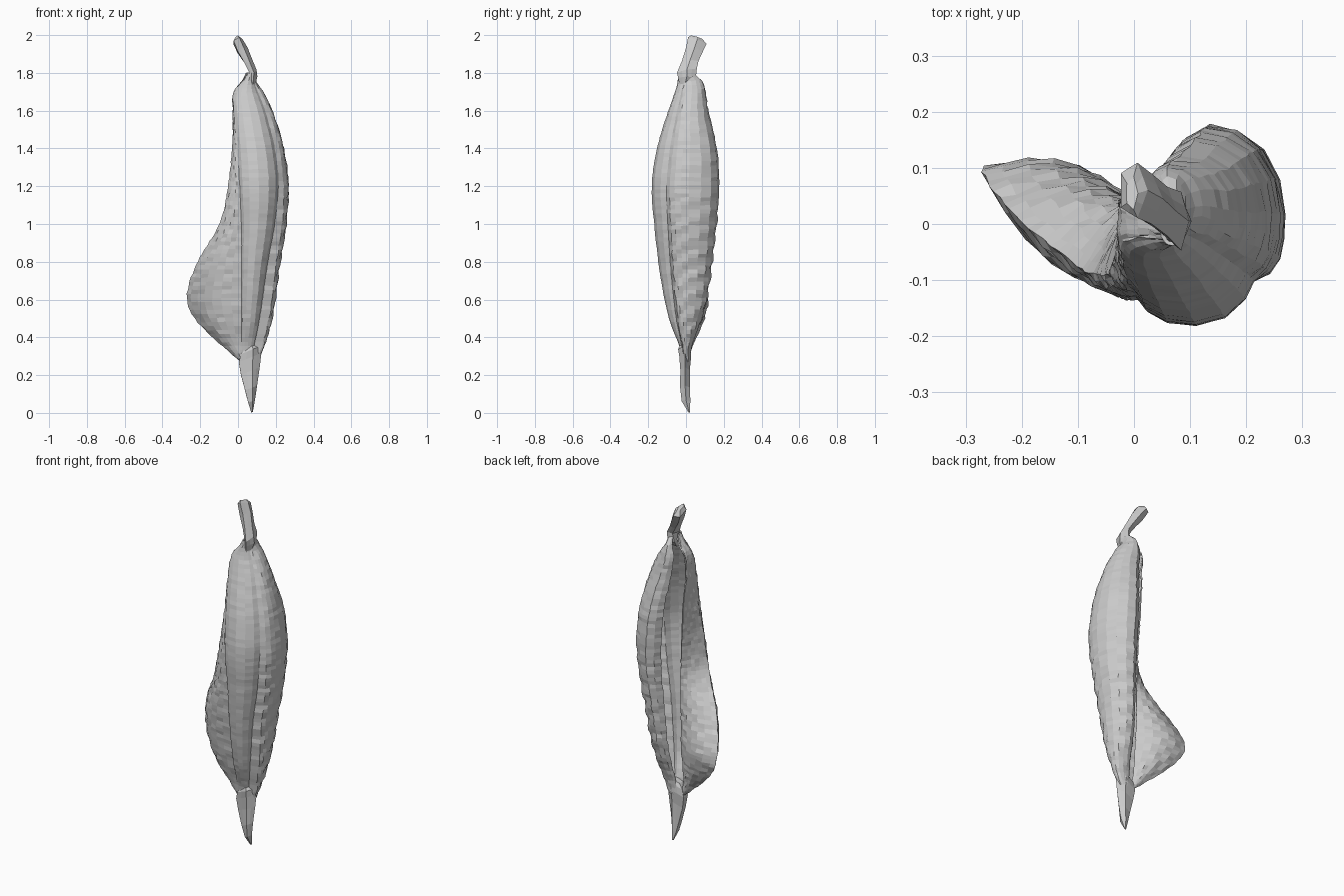
import bpy, bmesh, math, random
from mathutils import Vector

if "Cube" in bpy.data.objects:
    bpy.data.objects.remove(bpy.data.objects["Cube"])

random.seed(4)


def loft(name, rows, closed=False, thick=0):
    """Skin a list of equal-length point rows."""
    bm = bmesh.new()
    vs = [[bm.verts.new(p) for p in r] for r in rows]
    n = len(rows[0])
    for a, b in zip(vs, vs[1:]):
        for i in range(n if closed else n - 1):
            j = (i + 1) % n
            bm.faces.new((a[i], a[j], b[j], b[i]))
    if closed:
        bm.faces.new(vs[0][::-1])
        bm.faces.new(vs[-1])
        bmesh.ops.recalc_face_normals(bm, faces=bm.faces)
    me = bpy.data.meshes.new(name)
    bm.to_mesh(me)
    bm.free()
    ob = bpy.data.objects.new(name, me)
    bpy.context.collection.objects.link(ob)
    if thick:
        m = ob.modifiers.new("thickness", 'SOLIDIFY')
        m.thickness = thick
        m.offset = 0
    return ob


def sample(keys, z):
    """Catmull-Rom through rows keyed by their first value."""
    i = 0
    while i < len(keys) - 2 and z > keys[i + 1][0]:
        i += 1
    p = [keys[max(0, min(len(keys) - 1, i + k))] for k in (-1, 0, 1, 2)]
    h = p[2][0] - p[1][0]
    t = (z - p[1][0]) / h
    out = []
    for c in range(1, len(p[0])):
        m1 = (p[2][c] - p[0][c]) / max(1e-6, p[2][0] - p[0][0]) * h
        m2 = (p[3][c] - p[1][c]) / max(1e-6, p[3][0] - p[1][0]) * h
        out.append((2*t**3 - 3*t*t + 1) * p[1][c] + (t**3 - 2*t*t + t) * m1
                   + (3*t*t - 2*t**3) * p[2][c] + (t**3 - t*t) * m2)
    return out


# leaf outline: z, ridge left, body right, front, back, wing tip x, wing tip y
KEYS = [
    (0.27, 0.03, 0.10, -0.02, 0.02, 0.02, 0.0),
    (0.36, 0.02, 0.14, -0.035, 0.03, -0.085, 0.03),
    (0.48, 0.02, 0.175, -0.08, 0.075, -0.21, 0.08),
    (0.60, 0.02, 0.195, -0.11, 0.11, -0.268, 0.10),
    (0.78, 0.02, 0.22, -0.14, 0.135, -0.22, 0.025),
    (1.00, 0.02, 0.255, -0.165, 0.16, -0.095, -0.075),
    (1.20, 0.01, 0.265, -0.178, 0.173, -0.05, -0.09),
    (1.40, 0.0, 0.24, -0.15, 0.16, -0.028, -0.06),
    (1.60, -0.015, 0.18, -0.09, 0.115, -0.022, 0.0),
    (1.70, -0.01, 0.13, -0.055, 0.1, -0.018, 0.02),
    (1.76, 0.035, 0.09, -0.04, 0.08, 0.03, 0.0),
    (1.80, 0.055, 0.09, -0.035, 0.03, 0.05, 0.0)]
# front ridge, then the right side curling round to the back
RIDGE = [(0, .13), (.08, .07), (.25, .015), (.5, 0), (.75, .04), (.92, .13), (1, .22)]
CURL = [(.9, .27), (.96, .34), (.99, .43), (1, .55), (.96, .73), (.85, .88), (.68, .97),
        (.5, 1), (.36, .94), (.27, .84)]
SPAN = (.15, .3, .45, .6, .75, .9)

rows = []
N = 72
for r in range(N + 1):
    z = 0.27 + 1.53 * r / N
    x0, x1, y0, y1, tx, ty = sample(KEYS, z)
    w, d = x1 - x0, y1 - y0
    f = min(0.8, 0.52 + 0.3 * (z - 0.3))
    tip = Vector((tx, ty))
    crease = Vector((x0, y0 + .13 * d))
    root = Vector((x0 - .01, y0 + .62 * d))
    bulge = 0.12 * (tip - crease).length
    fade = min(1, max(0, (z - .3) * 6)) * min(1, max(.15, (1.5 - z) * 1.6))
    # left wing with slanting wrinkles: back face, rim, front face

    def side(base, t, push):
        ripple = 0.004 * fade * math.sin(68 * z + 18 * t + 1.5 * math.sin(9 * z)) * min(1, 4 * t)
        n = push.normalized()
        return base.lerp(tip, t) + push * bulge * math.sin(math.pi * t) + n * ripple
    pts = [root] + [side(root, t, Vector((.3, 1))) for t in SPAN] + [tip]
    pts += [side(crease, t, Vector((-.6, -1.2))) for t in SPAN[::-1]]
    pts += [Vector((x0 + a * f * w, y0 + b * d)) for a, b in RIDGE]
    # right curl with slanting wrinkles low down
    mid = Vector((x0 + .55 * w, y0 + .55 * d))
    for i, (a, b) in enumerate(CURL):
        p = Vector((x0 + (max(a, f + .03) if b < .35 else a) * w, y0 + b * d))
        k = 0.004 * fade * (z < 1.15) * (i < 8)
        pts.append(p + (p - mid).normalized() * k * (math.sin(62 * z - 1.6 * i) - .4))
    # dry uneven surface
    row = []
    for i, p in enumerate(pts):
        j = (0.0025 if i < 14 or i > 20 else 0.0012) * (0 < r < N)
        row.append((p.x + random.uniform(-j, j), p.y + random.uniform(-j, j),
                    z + random.uniform(-j, j)))
    rows.append(row)
loft("curled_leaf", rows, thick=0.007)


def tube(name, path, sides=10):
    """Flattened tube: rows of centre x, y, z, half-width x, half-width y, tilt."""
    out = []
    for x, y, z, a, b, tilt in path:
        ring = []
        for i in range(sides):
            t = 2 * math.pi * i / sides
            k = 1 + 0.1 * (-1) ** i
            u, v = a * k * math.cos(t), b * k * math.sin(t)
            ring.append((x + u, y + v, z + tilt * v + 0.4 * u))
        out.append(ring)
    return loft(name, out, True)


# stalk at the top
tube("stalk", [(.07, -.005, 1.735, .022, .028, 0), (.074, .005, 1.77, .026, .045, 0),
               (.078, .005, 1.81, .018, .05, .2), (.053, .022, 1.86, .021, .042, 0),
               (.022, .045, 1.92, .027, .043, -.2), (-.002, .06, 1.968, .024, .047, -.35),
               (-.004, .055, 1.988, .01, .028, -.3)])
# pointed tip at the bottom
tube("bottom_tip", [(.074, .016, .003, .004, .004, 0), (.07, 0, .06, .018, .022, 0),
                    (.066, -.005, .13, .032, .025, 0), (.06, -.005, .22, .05, .024, 0),
                    (.058, -.004, .29, .06, .03, 0), (.062, -.008, .33, .052, .032, 0),
                    (.065, -.01, .35, .03, .024, 0)])
